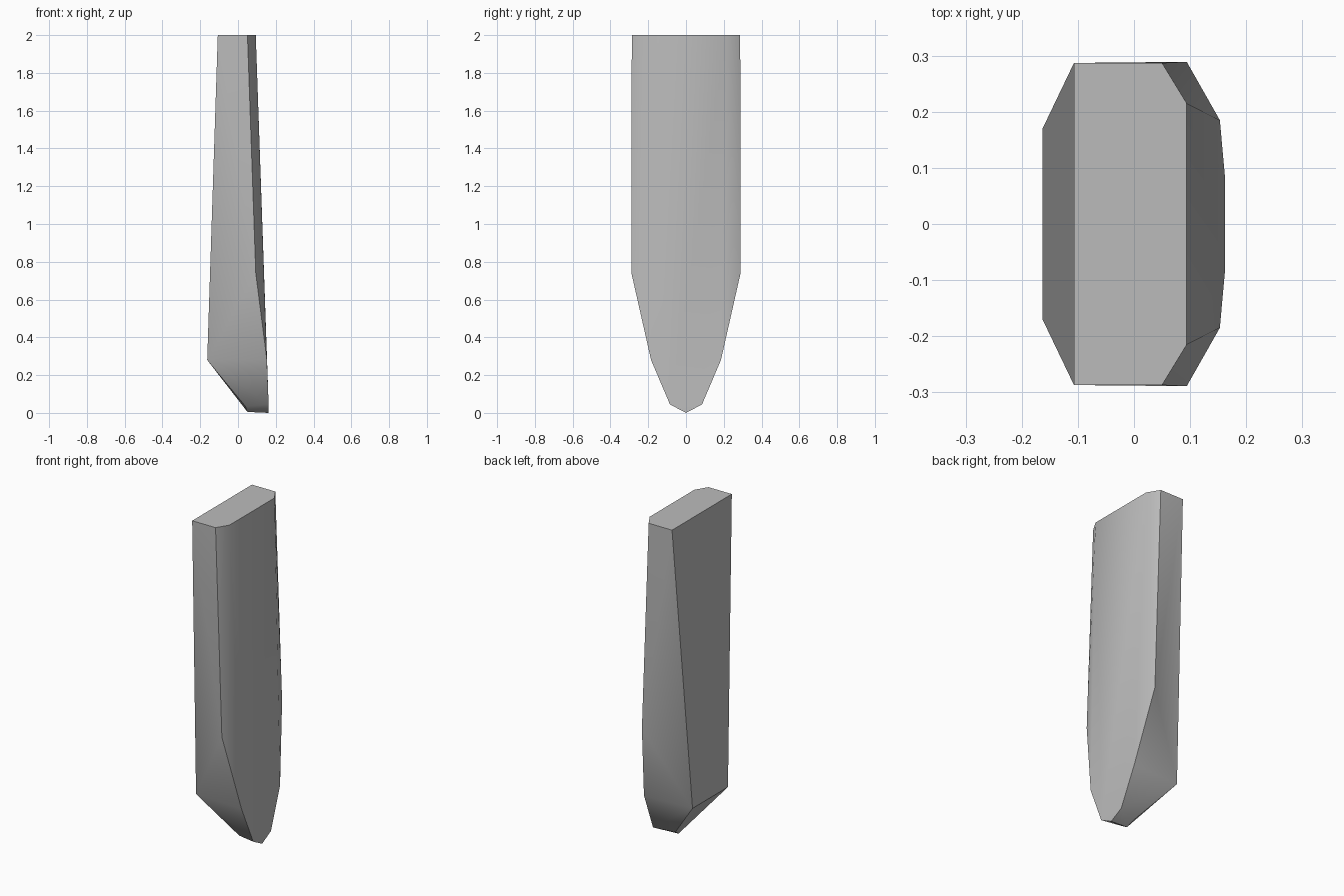
import bpy, bmesh, math

cube = bpy.data.objects.get("Cube")
if cube:
    bpy.data.objects.remove(cube, do_unlink=True)

# Plain grey material
grey = bpy.data.materials.new("stone_grey")
grey.use_nodes = True
colour = (0.5, 0.5, 0.5, 1)
grey.diffuse_color = colour
grey.node_tree.nodes["Principled BSDF"].inputs["Base Color"].default_value = colour

# Corners of one half, mirrored across y
corners = [
    (-0.107, 0.287, 2.0), (0.05, 0.287, 2.0), (0.094, 0.215, 2.0),   # flat top
    (0.094, 0.289, 0.74),                                            # shoulder
    (-0.163, 0.17, 0.28), (0.153, 0.185, 0.28),                      # start of taper
    (0.162, 0.085, 0.045), (0.04, 0.045, 0.034),                     # tip
]
keel = [(0.05, 0, 0.005), (0.162, 0, 0)]

# Faceted shard as the hull of its corners
bm = bmesh.new()
for x, y, z in corners:
    for side in (-1, 1):
        bm.verts.new((x, side * y, z))
for point in keel:
    bm.verts.new(point)
bmesh.ops.convex_hull(bm, input=bm.verts[:])
bmesh.ops.dissolve_limit(bm, angle_limit=math.radians(0.5),
                         verts=bm.verts[:], edges=bm.edges[:])
bmesh.ops.recalc_face_normals(bm, faces=bm.faces[:])

mesh = bpy.data.meshes.new("faceted_shard")
bm.to_mesh(mesh)
bm.free()
mesh.materials.append(grey)
shard = bpy.data.objects.new("faceted_shard", mesh)
bpy.context.collection.objects.link(shard)

# Soften only the shallow creases
bpy.ops.object.select_all(action='DESELECT')
shard.select_set(True)
bpy.context.view_layer.objects.active = shard
bpy.ops.object.shade_smooth_by_angle(angle=math.radians(30))
